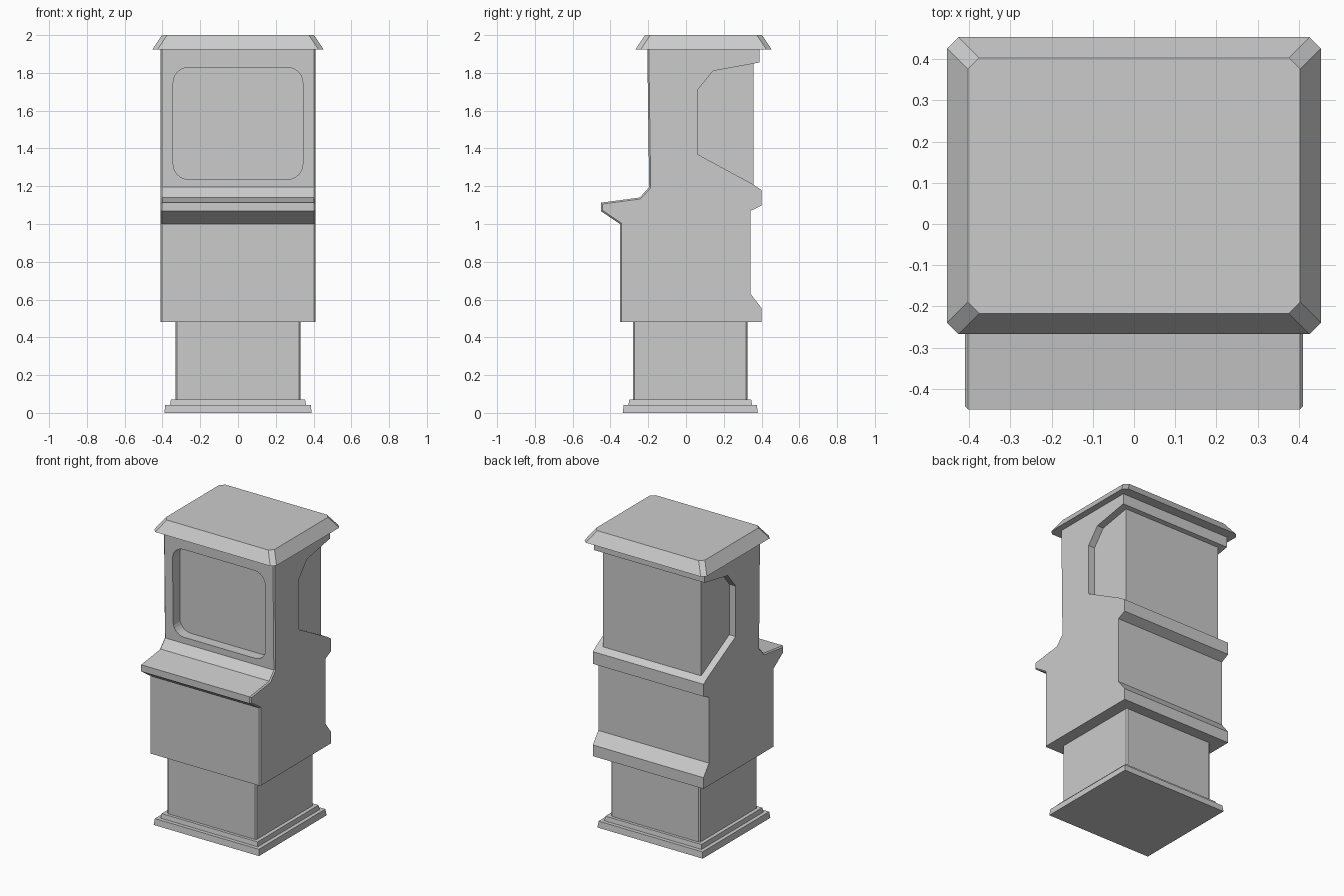
import bpy, bmesh
from mathutils import Vector

if "Cube" in bpy.data.objects:
    bpy.data.objects.remove(bpy.data.objects["Cube"])


def finish(name, bm):
    bmesh.ops.recalc_face_normals(bm, faces=bm.faces[:])
    mesh = bpy.data.meshes.new(name)
    bm.to_mesh(mesh)
    bm.free()
    ob = bpy.data.objects.new(name, mesh)
    bpy.context.collection.objects.link(ob)
    return ob


def extrude(bm, points, offset):
    face = bm.faces.new([bm.verts.new(p) for p in points])
    result = bmesh.ops.extrude_face_region(bm, geom=[face], use_keep_orig=True)
    moved = [g for g in result["geom"] if isinstance(g, bmesh.types.BMVert)]
    bmesh.ops.translate(bm, verts=moved, vec=offset)


def bevel(bm, edges, amount, segments):
    bmesh.ops.bevel(bm, geom=edges, offset=amount, segments=segments,
                    profile=0.5, affect='EDGES', clamp_overlap=True)


def block(name, x, y0, y1, z0, z1, taper=0.0, axis=2, round_=0.0, segments=1):
    """Box centred on x; optional narrowing at the top and bevel on edges along one axis."""
    bm = bmesh.new()
    extrude(bm, [(-x, y0, z0), (x, y0, z0), (x, y1, z0), (-x, y1, z0)], (0, 0, z1 - z0))
    for v in bm.verts:
        if v.co.z > (z0 + z1) / 2:
            v.co.x += -taper if v.co.x > 0 else taper
            v.co.y += -taper if v.co.y > (y0 + y1) / 2 else taper
    if round_:
        edges = []
        for e in bm.edges:
            d = e.verts[1].co - e.verts[0].co
            if abs(d[axis]) > 0.01 and (taper == 0 or axis != 2 or abs(d.z) > (z1 - z0) * 0.9):
                if all(abs(d[i]) <= taper + 1e-4 for i in range(3) if i != axis):
                    edges.append(e)
        bevel(bm, edges, round_, segments)
    return finish(name, bm)


# Stepped plinth and pedestal
block("plinth_lower", 0.39, -0.335, 0.38, 0.0, 0.042, taper=0.005)
block("plinth_upper", 0.36, -0.305, 0.35, 0.04, 0.072, taper=0.005)
block("pedestal", 0.33, -0.28, 0.325, 0.07, 0.485, round_=0.008)

# Cabinet side profile (y, z), with shelf at the front and notch at the upper back
profile = [(-0.35, 0.48), (-0.35, 1.0), (-0.45, 1.068), (-0.45, 1.113), (-0.245, 1.14),
           (-0.195, 1.195), (-0.205, 1.93), (0.388, 1.93), (0.388, 1.855), (0.143, 1.81),
           (0.06, 1.708), (0.06, 1.37), (0.355, 1.21), (0.40, 1.18), (0.40, 1.098),
           (0.342, 1.07), (0.342, 0.63), (0.40, 0.555), (0.40, 0.48)]
W = 0.41
bm = bmesh.new()
extrude(bm, [(-W, y, z) for y, z in profile], Vector((2 * W, 0, 0)))
front = [e for e in bm.edges
         if abs(e.verts[0].co.x - e.verts[1].co.x) < 1e-5
         and all(v.co.y < -0.19 for v in e.verts)]
bevel(bm, front, 0.008, 1)
cabinet = finish("cabinet", bm)

# Rounded window recess in the front
cutter = block("window_cutter", 0.343, -0.4, -0.125, 1.237, 1.828,
               axis=1, round_=0.08, segments=6)
cutter.hide_render = True
mod = cabinet.modifiers.new("window", 'BOOLEAN')
mod.operation = 'DIFFERENCE'
mod.solver = 'EXACT'
mod.object = cutter
bpy.context.view_layer.objects.active = cabinet
bpy.ops.object.modifier_apply(modifier=mod.name)
bpy.data.objects.remove(cutter, do_unlink=True)

# Inset rear housing filling the notch
block("rear_housing", 0.363, 0.03, 0.358, 1.15, 1.9)

# Sloped roof with clipped corners
block("roof", 0.453, -0.267, 0.453, 1.925, 2.0, taper=0.05, round_=0.024)
